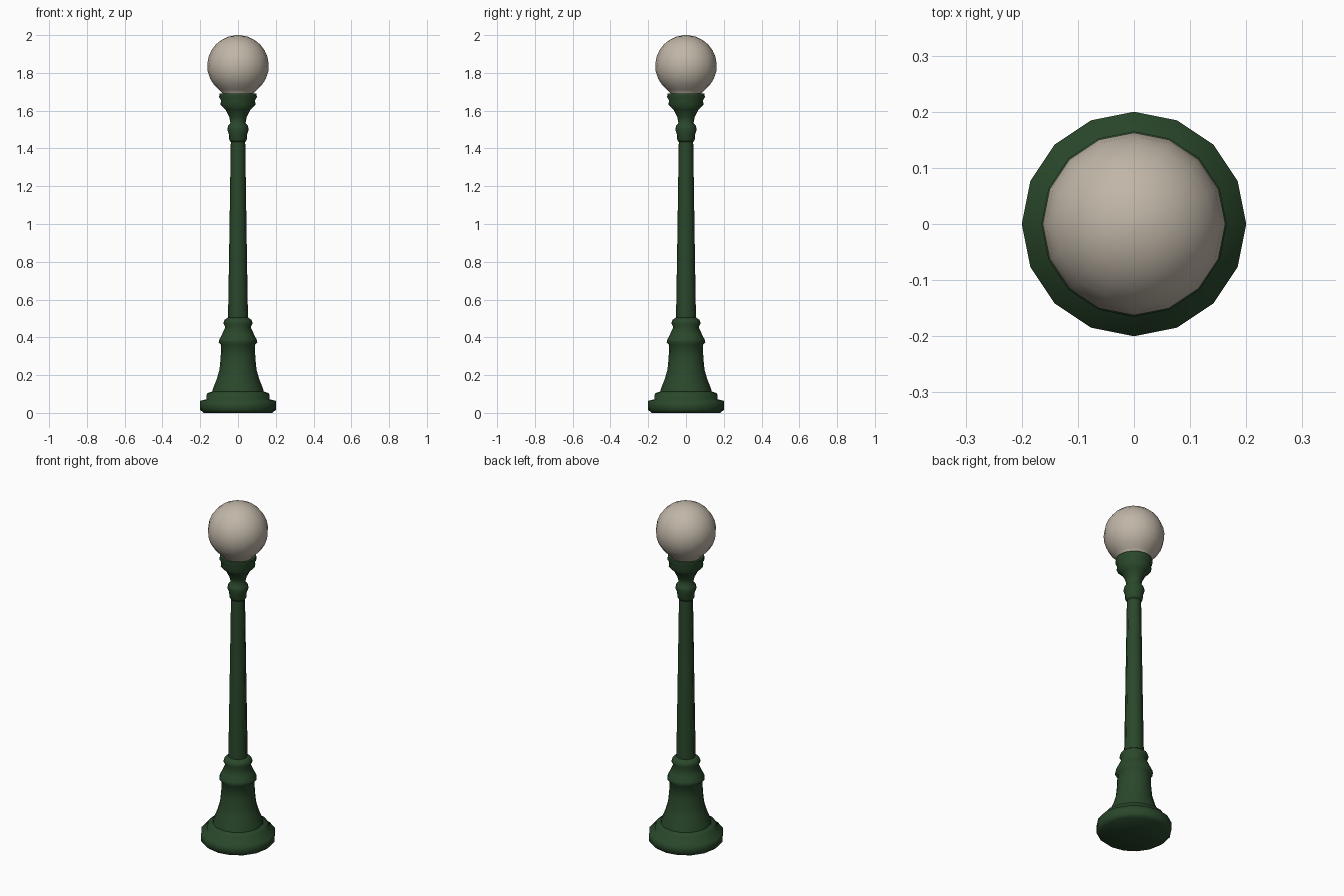
import bpy, bmesh, math

if "Cube" in bpy.data.objects:
    bpy.data.objects.remove(bpy.data.objects["Cube"])


def material(name, rgb):
    m = bpy.data.materials.new(name)
    m.diffuse_color = (*rgb, 1.0)
    m.use_nodes = True
    m.node_tree.nodes["Principled BSDF"].inputs["Base Color"].default_value = m.diffuse_color
    return m


GREEN = material("dark green paint", (0.023, 0.064, 0.024))
GLASS = material("frosted warm glass", (0.53, 0.47, 0.39))


def lathe(name, profile, sides, mat, angle=75, flute=1.0):
    """Revolve (radius, z) points; flute < 1 pulls in every other column."""
    bm = bmesh.new()
    rings = []
    for r, z in profile:
        ring = []
        for i in range(sides):
            a = 2 * math.pi * i / sides
            k = flute if i % 2 else 1.0
            ring.append(bm.verts.new((r * k * math.cos(a), r * k * math.sin(a), z)))
        rings.append(ring)
    for lo, hi in zip(rings, rings[1:]):
        for i in range(sides):
            j = (i + 1) % sides
            bm.faces.new((lo[i], lo[j], hi[j], hi[i]))
    bm.faces.new(rings[0][::-1])
    bm.faces.new(rings[-1])
    bmesh.ops.recalc_face_normals(bm, faces=bm.faces[:])
    mesh = bpy.data.meshes.new(name)
    bm.to_mesh(mesh)
    bm.free()
    mesh.materials.append(mat)
    ob = bpy.data.objects.new(name, mesh)
    bpy.context.collection.objects.link(ob)
    bpy.ops.object.select_all(action='DESELECT')
    ob.select_set(True)
    bpy.context.view_layer.objects.active = ob
    bpy.ops.object.shade_smooth_by_angle(angle=math.radians(angle))
    return ob


# Stepped foot
lathe("foot", [(0.182, 0.0), (0.2, 0.016), (0.2, 0.064), (0.167, 0.072),
               (0.165, 0.103), (0.135, 0.114)], 16, GREEN, angle=100)

# Flared pedestal with its collar and upper ring
lathe("pedestal", [(0.138, 0.105), (0.132, 0.13), (0.112, 0.18), (0.098, 0.23),
                   (0.092, 0.29), (0.089, 0.36), (0.102, 0.374), (0.098, 0.39),
                   (0.085, 0.415), (0.067, 0.455), (0.078, 0.475),
                   (0.072, 0.492), (0.054, 0.505)], 16, GREEN, angle=100)

# Tapered fluted shaft
lathe("shaft", [(0.053, 0.49), (0.047, 0.85), (0.038, 1.45)],
      16, GREEN, flute=0.9)

# Capital: ring, flaring bell and cup rim
lathe("capital", [(0.040, 1.435), (0.047, 1.45), (0.048, 1.475), (0.057, 1.50),
                  (0.052, 1.52), (0.040, 1.535), (0.046, 1.565), (0.066, 1.605),
                  (0.094, 1.632), (0.089, 1.652), (0.100, 1.672),
                  (0.098, 1.69), (0.085, 1.69)], 16, GREEN, angle=80)

# Glass globe with a short neck in the cup
globe = [(0.080, 1.675), (0.083, 1.693)]
for i in range(11):
    t = math.radians(-52 + 137 * i / 10)
    globe.append((0.163 * math.cos(t), 1.838 + 0.162 * math.sin(t)))
lathe("globe", globe, 16, GLASS)
